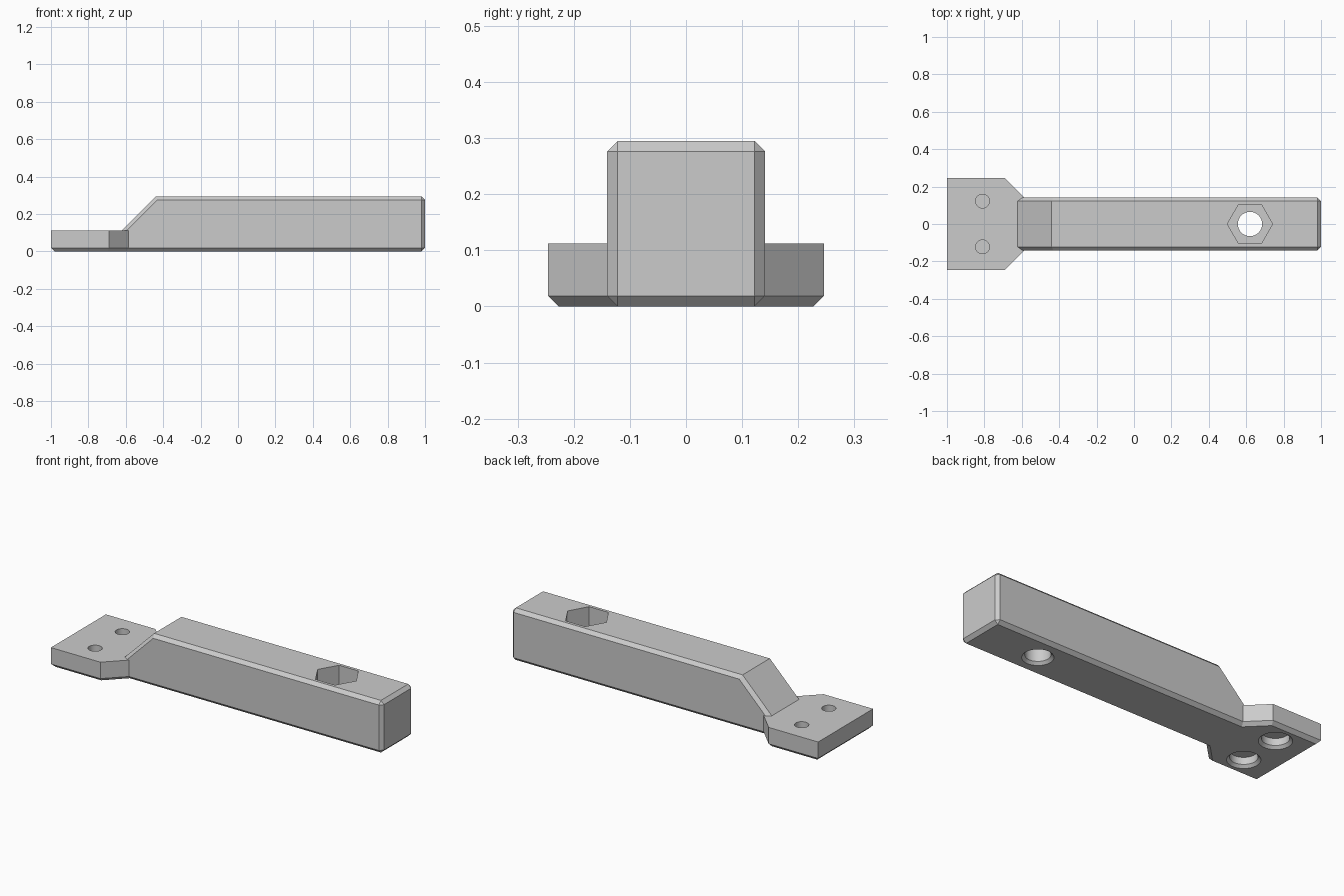
import bpy, bmesh, math
from mathutils import Matrix

if "Cube" in bpy.data.objects:
    bpy.data.objects.remove(bpy.data.objects["Cube"], do_unlink=True)

grey = bpy.data.materials.new("light grey plastic")
grey.use_nodes = True
grey.diffuse_color = (0.6, 0.6, 0.6, 1)
grey.node_tree.nodes["Principled BSDF"].inputs["Base Color"].default_value = (0.6, 0.6, 0.6, 1)

CHAMFER = 0.019


def to_object(bm, name):
    bmesh.ops.recalc_face_normals(bm, faces=bm.faces[:])
    mesh = bpy.data.meshes.new(name)
    bm.to_mesh(mesh)
    bm.free()
    mesh.materials.append(grey)
    obj = bpy.data.objects.new(name, mesh)
    bpy.context.collection.objects.link(obj)
    return obj


def prism(name, points, offset, bevel_rule):
    """Extrude a closed outline and chamfer the edges picked by the rule."""
    bm = bmesh.new()
    face = bm.faces.new([bm.verts.new(p) for p in points])
    grown = bmesh.ops.extrude_face_region(bm, geom=[face])["geom"]
    bmesh.ops.translate(bm, vec=offset, verts=[v for v in grown if isinstance(v, bmesh.types.BMVert)])
    bmesh.ops.recalc_face_normals(bm, faces=bm.faces[:])
    edges = [e for e in bm.edges if bevel_rule(e)]
    bmesh.ops.bevel(bm, geom=edges, offset=CHAMFER, offset_type='OFFSET',
                    segments=1, profile=0.5, affect='EDGES')
    return to_object(bm, name)


def drill(name, x, y, z0, z1, r0, r1=None, sides=48):
    """Round, conical or hexagonal cutter between two heights."""
    bm = bmesh.new()
    bmesh.ops.create_cone(bm, cap_ends=True, segments=sides, radius1=r0,
                          radius2=r0 if r1 is None else r1, depth=z1 - z0)
    if sides == 6:
        bmesh.ops.rotate(bm, verts=bm.verts, matrix=Matrix.Rotation(math.pi / 2, 3, 'Z'))
    bmesh.ops.translate(bm, verts=bm.verts, vec=(x, y, (z0 + z1) / 2))
    obj = to_object(bm, name)
    obj.hide_render = True
    return obj


def combine(target, other, operation):
    mod = target.modifiers.new(operation.title(), 'BOOLEAN')
    mod.operation, mod.solver, mod.object = operation, 'EXACT', other
    bpy.context.view_layer.objects.active = target
    bpy.ops.object.modifier_apply(modifier=mod.name)
    bpy.data.objects.remove(other, do_unlink=True)


# Arm with a sloped root, all sharp corners chamfered
side = [(-0.70, 0), (1, 0), (1, 0.295), (-0.44, 0.295), (-0.70, 0.035)]
bracket = prism("mounting_arm", [(x, -0.141, z) for x, z in side], (0, 0.282, 0),
                lambda e: e.calc_face_angle() > math.radians(50))

# Mounting plate, chamfered only around its underside
half = [(-1, 0.246), (-0.69, 0.246), (-0.545, 0.101)]
outline = half + [(x, -y) for x, y in reversed(half)]
plate = prism("mounting_plate", [(x, y, 0) for x, y in outline], (0, 0, 0.112),
              lambda e: all(v.co.z < 0.001 for v in e.verts))
combine(bracket, plate, 'UNION')

# Screw holes: counterbore below, thin web, narrow hole above
cutters = []
for y in (-0.122, 0.122):
    cutters += [drill("screw_hole", -0.81, y, 0.06, 0.2, 0.037),
                drill("counterbore", -0.81, y, -0.05, 0.055, 0.07),
                drill("counterbore_rim", -0.81, y, -0.01, 0.015, 0.095, 0.07)]

# Bolt hole with a hexagonal nut pocket
cutters += [drill("bolt_hole", 0.62, 0, -0.1, 0.4, 0.065),
            drill("bolt_hole_rim", 0.62, 0, -0.01, 0.015, 0.09, 0.065),
            drill("nut_pocket", 0.62, 0, 0.145, 0.4, 0.121, sides=6)]
for cutter in cutters:
    combine(bracket, cutter, 'DIFFERENCE')

bpy.ops.object.select_all(action='DESELECT')
bracket.select_set(True)
bpy.context.view_layer.objects.active = bracket
bpy.ops.object.shade_smooth_by_angle(angle=math.radians(25))
